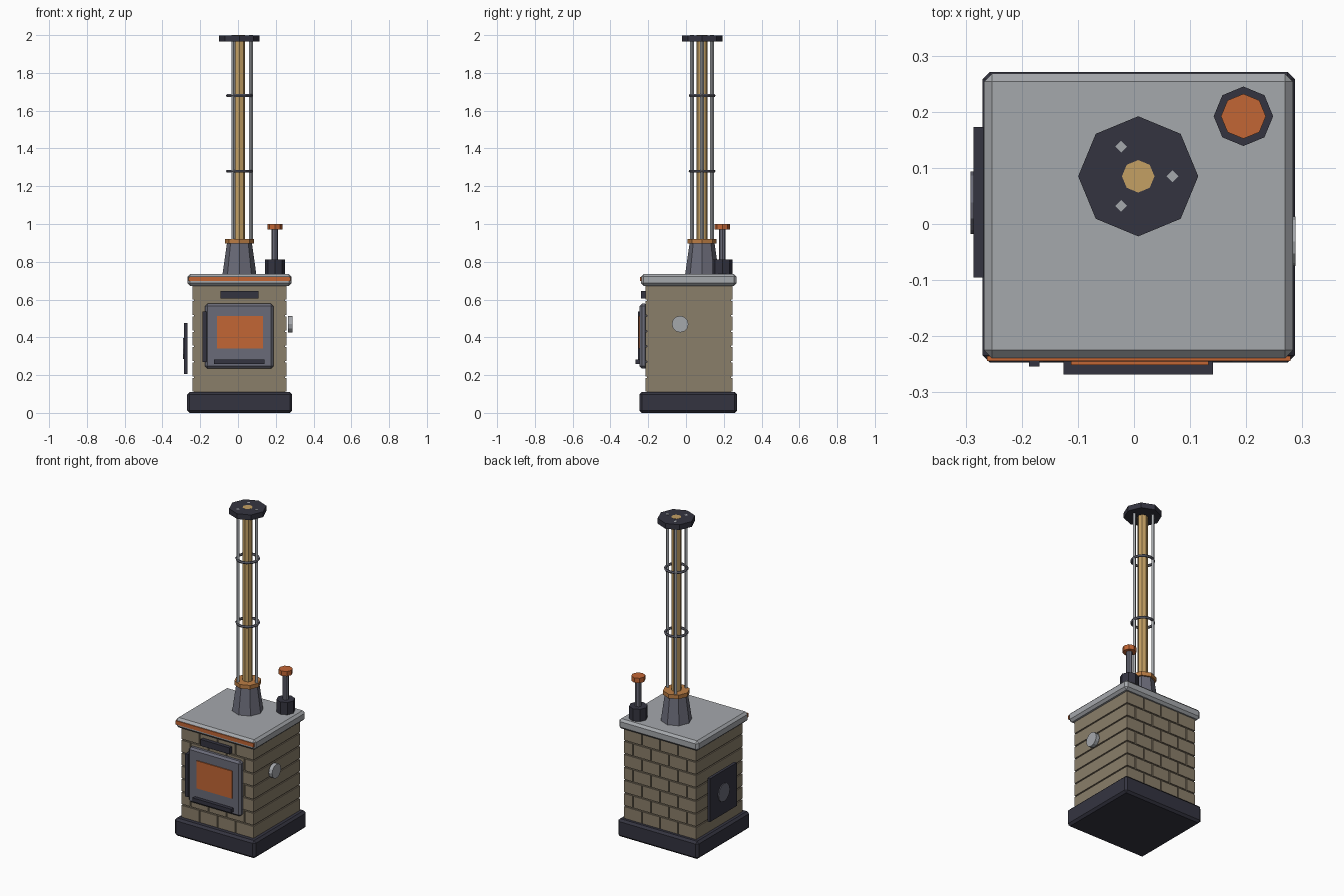
import bpy, bmesh, math
from mathutils import Matrix

if "Cube" in bpy.data.objects:
    bpy.data.objects.remove(bpy.data.objects["Cube"])


def mat(name, hexcol):
    m = bpy.data.materials.new(name)
    rgb = [int(hexcol[i:i + 2], 16) / 255 for i in (0, 2, 4)]
    lin = [c / 12.92 if c <= 0.04045 else ((c + 0.055) / 1.055) ** 2.4 for c in rgb]
    m.diffuse_color = (*lin, 1)
    m.use_nodes = True
    m.node_tree.nodes["Principled BSDF"].inputs["Base Color"].default_value = m.diffuse_color
    return m


DARK = mat("dark iron", "343440")
SLATE = mat("slate metal", "6A6B78")
STEEL = mat("light steel", "A5A8AC")
BRICK = mat("brick", "8A7E6A")
ORANGE = mat("glowing orange", "C26635")
COPPER = mat("copper", "BC7E45")
BRASS = mat("brass", "C4A064")


def finish(name, bm, material):
    me = bpy.data.meshes.new(name)
    bm.to_mesh(me)
    bm.free()
    me.materials.append(material)
    ob = bpy.data.objects.new(name, me)
    bpy.context.collection.objects.link(ob)
    return ob


def add_box(bm, x0, x1, y0, y1, z0, z1):
    m = Matrix.Translation(((x0 + x1) / 2, (y0 + y1) / 2, (z0 + z1) / 2)) \
        @ Matrix.Diagonal((x1 - x0, y1 - y0, z1 - z0, 1))
    bmesh.ops.create_cube(bm, size=1, matrix=m)


def box(name, material, x0, x1, y0, y1, z0, z1, bevel=0):
    bm = bmesh.new()
    add_box(bm, x0, x1, y0, y1, z0, z1)
    if bevel:
        bmesh.ops.bevel(bm, geom=bm.edges[:], offset=bevel, segments=1, affect='EDGES')
    return finish(name, bm, material)


def tube(name, material, x, y, z0, z1, r0, r1=None, sides=8):
    # upright prism or cone with corners on the axes
    bm = bmesh.new()
    bmesh.ops.create_cone(bm, cap_ends=True, segments=sides, radius1=r0,
                          radius2=r0 if r1 is None else r1, depth=z1 - z0,
                          matrix=Matrix.Translation((x, y, (z0 + z1) / 2)))
    return finish(name, bm, material)


def side_disc(name, material, x0, x1, y, z, r, sides=12):
    # disc facing along x
    bm = bmesh.new()
    bmesh.ops.create_cone(bm, cap_ends=True, segments=sides, radius1=r, radius2=r,
                          depth=x1 - x0, matrix=Matrix.Translation(((x0 + x1) / 2, y, z))
                          @ Matrix.Rotation(math.pi / 2, 4, 'Y'))
    return finish(name, bm, material)


def ring(name, material, x, y, z, R, r, n=12, k=6):
    bm = bmesh.new()
    loops = []
    for i in range(n):
        a = 2 * math.pi * i / n
        loop = []
        for j in range(k):
            b = 2 * math.pi * j / k
            d = R + r * math.cos(b)
            loop.append(bm.verts.new((x + d * math.cos(a), y + d * math.sin(a),
                                      z + r * math.sin(b))))
        loops.append(loop)
    for i in range(n):
        p, q = loops[i], loops[(i + 1) % n]
        for j in range(k):
            bm.faces.new((p[j], q[j], q[(j + 1) % k], p[(j + 1) % k]))
    return finish(name, bm, material)


# plinth and top slab
box("plinth", DARK, -0.27, 0.287, -0.247, 0.271, 0, 0.11, 0.013)
box("top_slab", STEEL, -0.267, 0.283, -0.239, 0.268, 0.673, 0.735, 0.014)
box("slab_trim", ORANGE, -0.262, 0.279, -0.244, -0.235, 0.697, 0.72)

# brick body: inner core, then rows of full-depth bricks in running bond
X0, X1, Y0, Y1, Z0, Z1 = -0.241, 0.257, -0.214, 0.245, 0.108, 0.677
inset, gap, rows, per_row = 0.007, 0.008, 7, 4
box("brick_core", BRICK, X0 + inset, X1 - inset, Y0 + inset, Y1 - inset, Z0, Z1)
bm = bmesh.new()
rh, bw = (Z1 - Z0) / rows, (X1 - X0) / per_row
for i in range(rows):
    cuts = [X0 + bw * j for j in range(per_row + 1)]
    if i % 2:
        cuts = [X0] + [c + bw / 2 for c in cuts[:-1]] + [X1]
    for a, b in zip(cuts, cuts[1:]):
        add_box(bm, a + (gap / 2 if a > X0 else 0), b - (gap / 2 if b < X1 - 1e-6 else 0),
                Y0, Y1, Z0 + rh * i + gap / 2, Z0 + rh * (i + 1) - gap / 2)
finish("bricks", bm, BRICK)

# front door with window, hinge, handle and vent
box("door", SLATE, -0.174, 0.187, -0.245, -0.205, 0.235, 0.578, 0.012)
box("door_window", ORANGE, -0.112, 0.133, -0.251, -0.243, 0.34, 0.512)
box("door_hinge", DARK, -0.187, -0.168, -0.254, -0.21, 0.27, 0.538)
box("door_handle", DARK, -0.126, 0.141, -0.268, -0.242, 0.259, 0.283)
box("vent_bar", DARK, -0.093, 0.108, -0.237, -0.205, 0.605, 0.645)

# left hatch and right knob
box("side_hatch", DARK, -0.286, -0.268, -0.095, 0.173, 0.205, 0.475)
side_disc("hatch_disc", SLATE, -0.291, -0.28, 0.038, 0.34, 0.056)
side_disc("side_knob", STEEL, 0.264, 0.288, -0.031, 0.47, 0.044)

# main chimney
CX, CY = 0.0075, 0.085
tube("chimney_foot", SLATE, CX, CY, 0.73, 0.9, 0.09, 0.066)
tube("chimney_collar", COPPER, CX, CY, 0.896, 0.921, 0.077)
tube("chimney_pipe", BRASS, CX, CY, 0.91, 2.0, 0.029)
tube("chimney_cap", DARK, CX, CY, 1.966, 1.999, 0.107)
for i in range(3):
    a = 2 * math.pi * i / 3
    tube(f"support_rod_{i + 1}", STEEL, CX + 0.061 * math.cos(a), CY + 0.061 * math.sin(a),
         0.91, 2.0, 0.0105, sides=4)
for i, z in enumerate((1.28, 1.68)):
    ring(f"support_ring_{i + 1}", SLATE, CX, CY, z, 0.063, 0.008)

# small vent pipe at the back right corner
VX, VY = 0.195, 0.192
tube("vent_foot", DARK, VX, VY, 0.73, 0.812, 0.053)
tube("vent_stem", SLATE, VX, VY, 0.8, 0.975, 0.018)
tube("vent_cap", ORANGE, VX, VY, 0.97, 1.0, 0.04)
